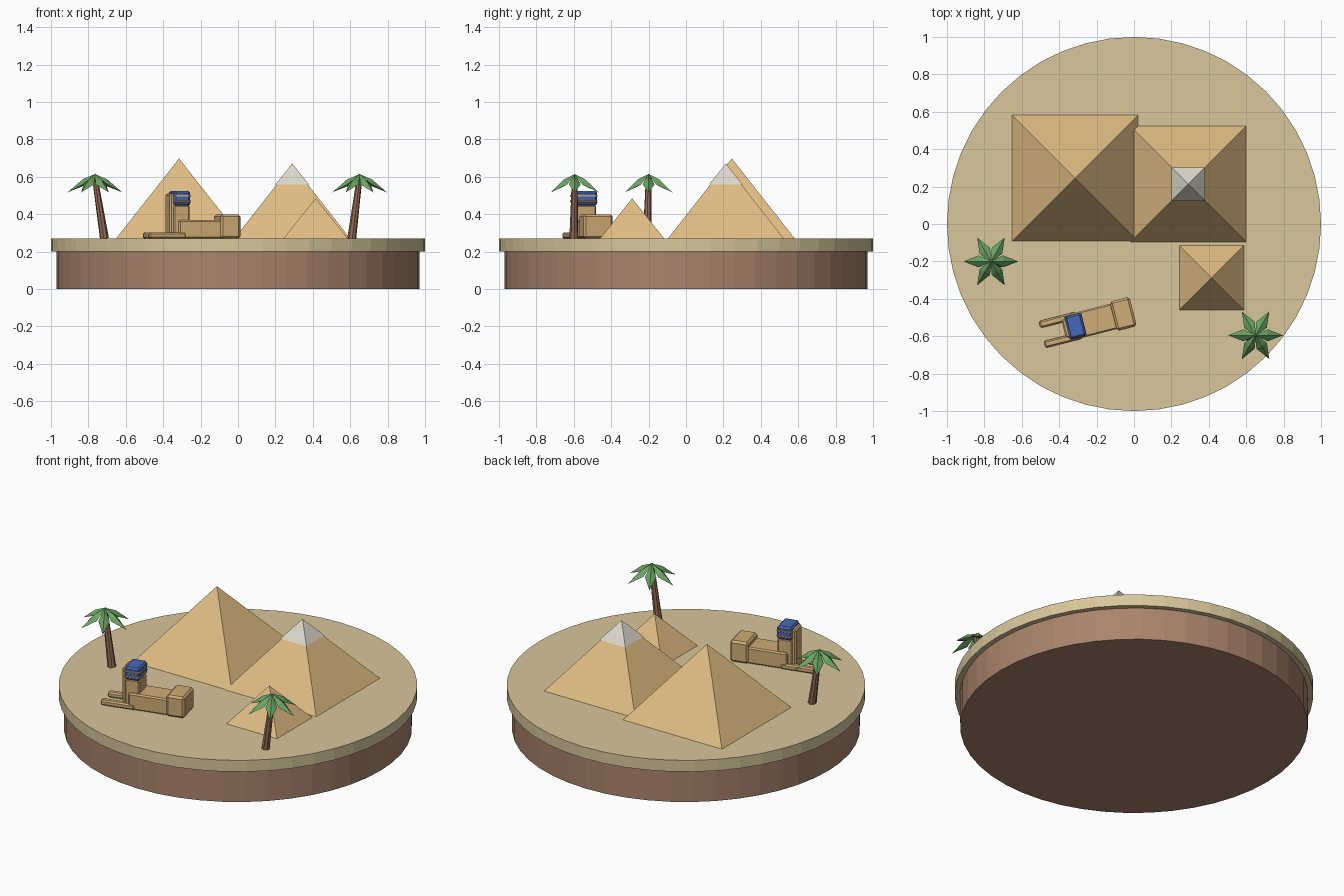
import bpy, bmesh
from math import radians, pi
from mathutils import Matrix, Vector

if "Cube" in bpy.data.objects:
    bpy.data.objects.remove(bpy.data.objects["Cube"])


def material(name, rgb):
    """Flat material from 0-255 sRGB values."""
    lin = [((c / 255 + 0.055) / 1.055) ** 2.4 for c in rgb] + [1]
    m = bpy.data.materials.new(name)
    m.use_nodes = True
    m.diffuse_color = lin
    m.node_tree.nodes["Principled BSDF"].inputs["Base Color"].default_value = lin
    return m


SAND = material("sand", (216, 199, 156))
EARTH = material("earth brown", (170, 132, 108))
STONE = material("pyramid stone", (224, 188, 131))
CAP = material("pale limestone", (222, 217, 204))
STATUE = material("statue stone", (208, 172, 118))
BLUE = material("headdress blue", (70, 104, 184))
BARK = material("bark", (146, 106, 84))
LEAF = material("palm green", (106, 164, 98))

GROUND = 0.27


def finish(name, bm, mat):
    bmesh.ops.recalc_face_normals(bm, faces=bm.faces)
    mesh = bpy.data.meshes.new(name)
    bm.to_mesh(mesh)
    bm.free()
    mesh.materials.append(mat)
    ob = bpy.data.objects.new(name, mesh)
    bpy.context.collection.objects.link(ob)
    return ob


def cone(name, mat, sides, r1, r2, depth, matrix):
    """Cone or cylinder whose bottom sits on the matrix origin."""
    bm = bmesh.new()
    bmesh.ops.create_cone(bm, cap_ends=True, segments=sides, radius1=r1, radius2=r2,
                          depth=depth, matrix=matrix @ Matrix.Translation((0, 0, depth / 2)))
    return finish(name, bm, mat)


def pyramid(name, mat, x, y, z, half, height):
    turn = Matrix.Translation((x, y, z)) @ Matrix.Rotation(pi / 4, 4, "Z")
    return cone(name, mat, 4, half * 2 ** 0.5, 0, height, turn)


# Round base
cone("earth_base", EARTH, 48, 0.97, 0.97, 0.2, Matrix())
cone("sand_disc", SAND, 48, 1, 1, 0.07, Matrix.Translation((0, 0, 0.2)))

# Pyramids
pyramid("large_pyramid", STONE, -0.315, 0.245, GROUND, 0.337, 0.428)
pyramid("middle_pyramid", STONE, 0.29, 0.213, GROUND, 0.31, 0.395)
pyramid("middle_pyramid_cap", CAP, 0.29, 0.213, 0.56, 0.089, 0.111)
pyramid("small_pyramid", STONE, 0.415, -0.288, GROUND, 0.172, 0.215)

# Reclining statue, built along its own axis with the head at the origin
STATUE_FRAME = Matrix.Translation((-0.314, -0.546, 0)) @ Matrix.Rotation(radians(14.3), 4, "Z")


def block(name, mat, x0, x1, half, z0, z1, y=0, bevel=0.008):
    bm = bmesh.new()
    bmesh.ops.create_cube(bm, size=1)
    bm.transform(STATUE_FRAME @ Matrix.Translation(((x0 + x1) / 2, y, (z0 + z1) / 2))
                 @ Matrix.Diagonal((x1 - x0, half * 2, z1 - z0, 1)))
    ob = finish(name, bm, mat)
    if bevel:
        mod = ob.modifiers.new("soft_edges", "BEVEL")
        mod.width = bevel
        mod.segments = 1
    return ob


block("statue_body", STATUE, -0.02, 0.25, 0.07, GROUND, 0.37)
block("statue_haunches", STATUE, 0.21, 0.319, 0.081, GROUND, 0.4, bevel=0.012)
block("statue_chest", STATUE, -0.045, 0.045, 0.058, GROUND, 0.45)
block("statue_face", STATUE, -0.064, -0.03, 0.05, GROUND, 0.51)
block("headdress", BLUE, -0.044, 0.046, 0.0625, 0.445, 0.525, bevel=0.01)
for i, z in enumerate((0.464, 0.494)):
    block(f"headdress_stripe_{i + 1}", STATUE, -0.046, 0.048, 0.0645, z, z + 0.01, bevel=0.002)
for side, y in (("left", -0.055), ("right", 0.055)):
    block(f"{side}_paw", STATUE, -0.183, 0.02, 0.019, GROUND, 0.303, y=y)


# Palm trees
def palm(name, base, top):
    base, top = Vector((*base, GROUND)), Vector((*top, 0.595))
    axis = top - base
    aim = Matrix.Translation(base) @ axis.to_track_quat("Z", "Y").to_matrix().to_4x4()
    cone(f"{name}_trunk", BARK, 8, 0.024, 0.015, axis.length, aim)
    # Drooping fronds with a raised rib, repeated around the crown
    bm = bmesh.new()
    outline = ((0.065, 0.032, -0.035), (0.065, 0, -0.008),
               (0.065, -0.032, -0.035), (0.065, 0, -0.045))
    for k in range(6):
        turn = Matrix.Translation(top) @ Matrix.Rotation(k * pi / 3, 4, "Z")
        root, tip = (bm.verts.new(turn @ Vector(p)) for p in ((-0.005, 0, 0.022), (0.147, 0, -0.078)))
        ring = [bm.verts.new(turn @ Vector(p)) for p in outline]
        for a, b in zip(ring, ring[1:] + ring[:1]):
            bm.faces.new((root, a, b))
            bm.faces.new((tip, b, a))
    finish(f"{name}_fronds", bm, LEAF)


palm("west_palm", (-0.714, -0.207), (-0.765, -0.2))
palm("east_palm", (0.608, -0.6), (0.65, -0.595))
